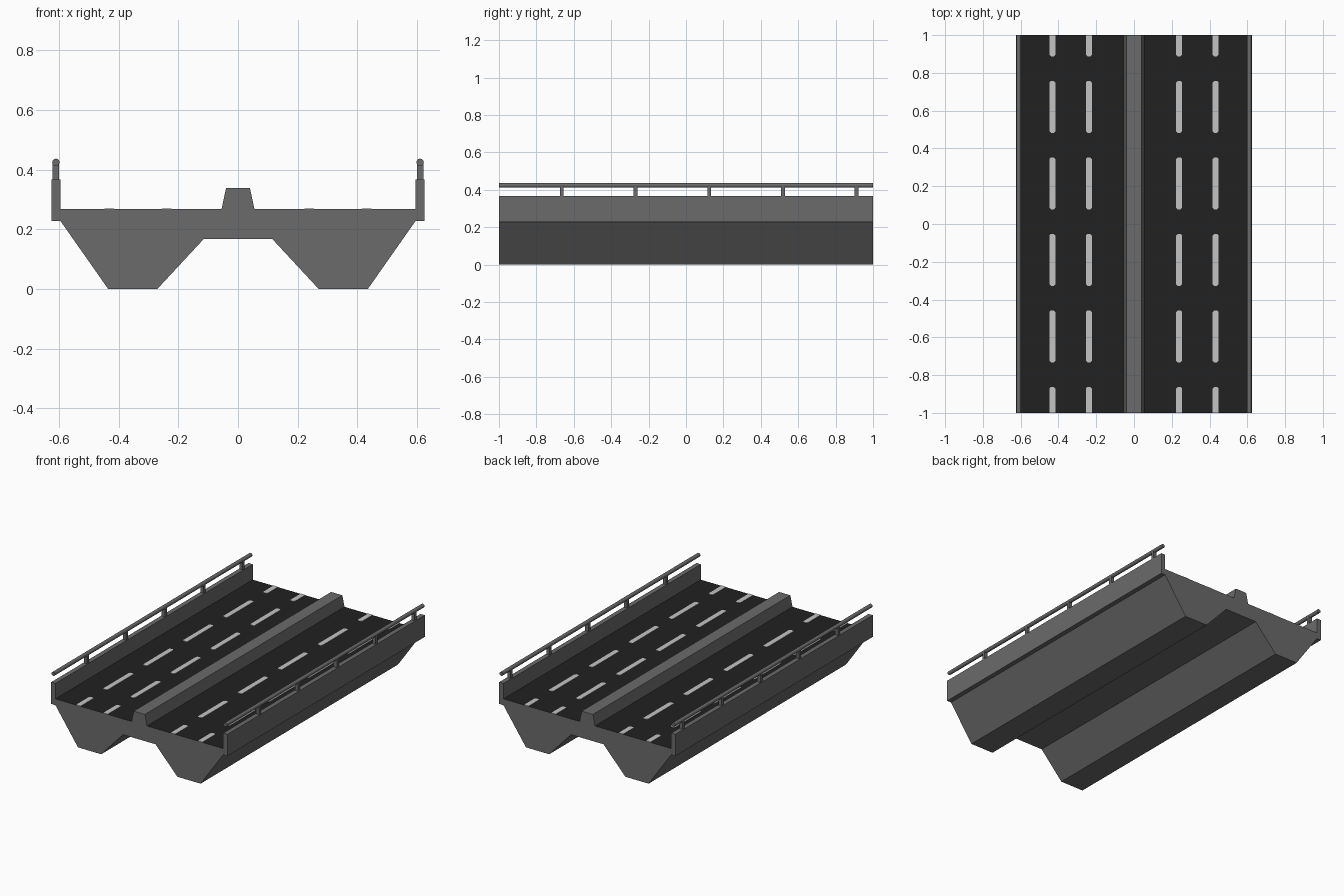
import bpy, bmesh, math
from mathutils import Matrix, Vector

if "Cube" in bpy.data.objects:
    bpy.data.objects.remove(bpy.data.objects["Cube"])


def material(name, value):
    m = bpy.data.materials.new(name)
    m.diffuse_color = (value, value, value, 1)
    m.use_nodes = True
    m.node_tree.nodes["Principled BSDF"].inputs["Base Color"].default_value = m.diffuse_color
    return m


concrete = material("concrete_grey", 0.145)
asphalt = material("asphalt_black", 0.0155)
paint = material("lane_paint", 0.55)


def finish(bm, name, *mats):
    bmesh.ops.recalc_face_normals(bm, faces=bm.faces[:])
    bm.normal_update()
    me = bpy.data.meshes.new(name)
    bm.to_mesh(me)
    bm.free()
    for m in mats:
        me.materials.append(m)
    ob = bpy.data.objects.new(name, me)
    bpy.context.collection.objects.link(ob)
    return ob


def extrude(bm, points, vec):
    face = bm.faces.new([bm.verts.new(p) for p in points])
    res = bmesh.ops.extrude_face_region(bm, geom=[face], use_keep_orig=True)
    moved = [g for g in res["geom"] if isinstance(g, bmesh.types.BMVert)]
    bmesh.ops.translate(bm, verts=moved, vec=vec)


DECK_Z = 0.268
RAIL_X = 0.61

# Bridge deck: mirrored cross-section with girders, parapets and median
half = [(0.115, 0.167), (0.27, 0), (0.435, 0), (0.595, 0.228), (0.625, 0.228),
        (0.625, 0.367), (0.595, 0.367), (0.595, DECK_Z), (0.055, DECK_Z),
        (0.04, 0.338)]
profile = half + [(-x, z) for x, z in reversed(half)]
bm = bmesh.new()
extrude(bm, [(x, -1, z) for x, z in profile], Vector((0, 2, 0)))
deck = finish(bm, "bridge_deck", concrete, asphalt)
# Road surface: upward faces at deck height
for p in deck.data.polygons:
    if p.normal.z > 0.9 and abs(p.center.z - DECK_Z) < 0.01:
        p.material_index = 1

# Lane dashes: thin plates with slightly tapered ends, clipped at deck ends
bm = bmesh.new()
w, tip = 0.016, 0.008
for x in (-0.432, -0.239, 0.239, 0.432):
    for i in range(6):
        c = 1.025 - 0.405 * i
        y0, y1 = max(c - 0.137, -1), min(c + 0.137, 1)
        a = 0 if y0 == -1 else tip
        b = 0 if y1 == 1 else tip
        pts = [(x - w / 2, y0), (x + w / 2, y0)] if a else []
        pts += [(x + w, y0 + a), (x + w, y1 - b)]
        pts += [(x + w / 2, y1), (x - w / 2, y1)] if b else []
        pts += [(x - w, y1 - b), (x - w, y0 + a)]
        extrude(bm, [(px, py, DECK_Z) for px, py in pts], Vector((0, 0, 0.002)))
finish(bm, "lane_dashes", paint)

# Handrails with posts on both parapets
for side, label in ((-1, "left"), (1, "right")):
    bm = bmesh.new()
    bmesh.ops.create_cone(
        bm, cap_ends=True, segments=12, radius1=0.0125, radius2=0.0125, depth=2,
        matrix=Matrix.Translation((side * RAIL_X, 0, 0.424))
        @ Matrix.Rotation(math.pi / 2, 4, 'X'))
    rail = finish(bm, label + "_handrail", concrete)
    for p in rail.data.polygons:
        p.use_smooth = len(p.vertices) == 4

    bm = bmesh.new()
    for i in range(5):
        bmesh.ops.create_cube(
            bm, size=1,
            matrix=Matrix.Translation((side * RAIL_X, -0.664 + 0.394 * i, 0.393))
            @ Matrix.Diagonal((0.022, 0.02, 0.054, 1)))
    finish(bm, label + "_rail_posts", concrete)
